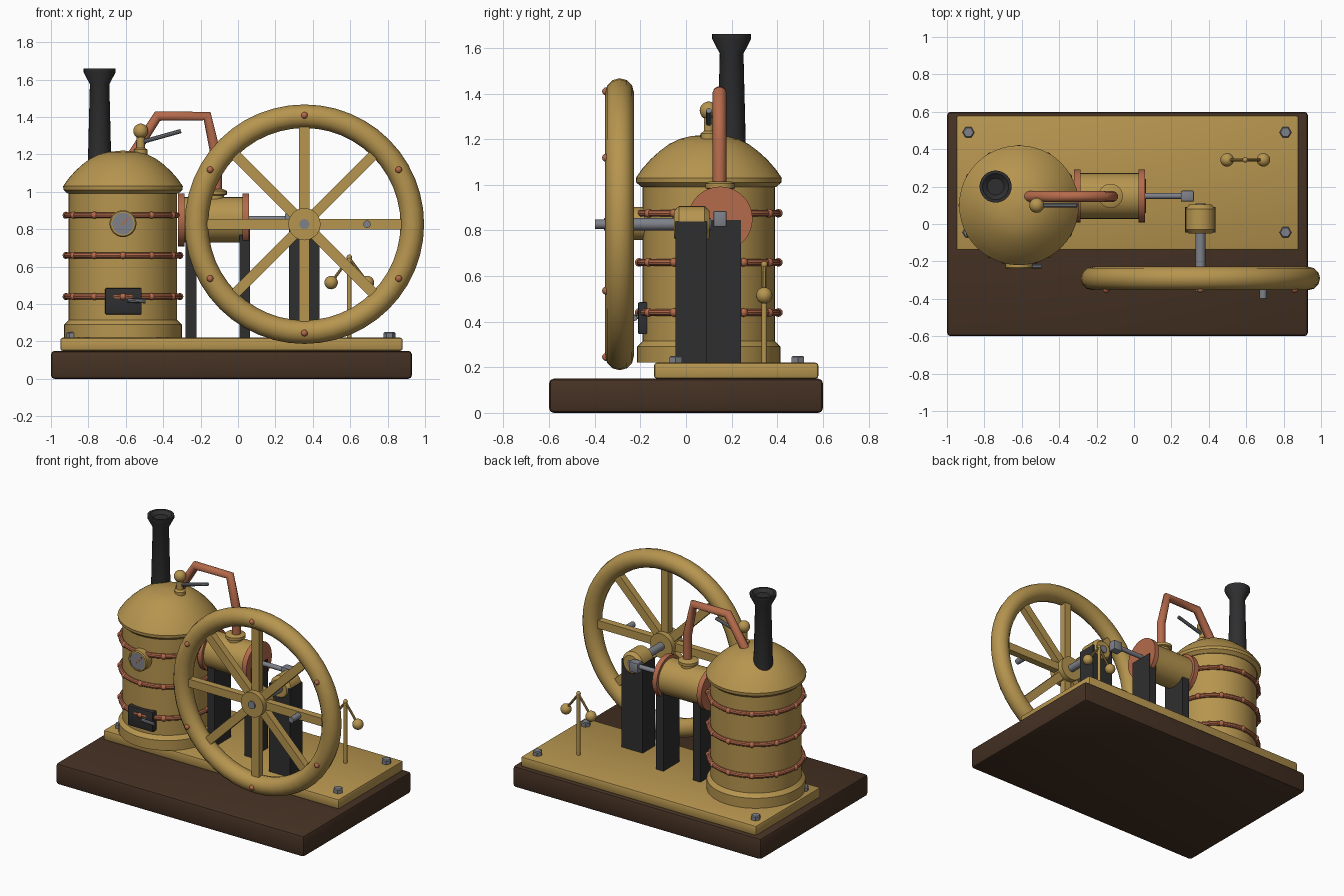
import bpy, bmesh, math
from mathutils import Vector, Matrix

if "Cube" in bpy.data.objects:
    bpy.data.objects.remove(bpy.data.objects["Cube"])


def material(name, rgb):
    m = bpy.data.materials.new(name)
    m.diffuse_color = (*rgb, 1)
    m.use_nodes = True
    m.node_tree.nodes["Principled BSDF"].inputs["Base Color"].default_value = m.diffuse_color
    return m


BRASS = material("brass", (0.47, 0.30, 0.078))
COPPER = material("copper", (0.46, 0.145, 0.07))
STEEL = material("steel", (0.21, 0.22, 0.25))
IRON = material("dark iron", (0.028, 0.028, 0.030))
WOOD = material("dark wood", (0.060, 0.031, 0.017))


def finish(name, bm, mat, smooth=True):
    bmesh.ops.recalc_face_normals(bm, faces=bm.faces[:])
    me = bpy.data.meshes.new(name)
    bm.to_mesh(me)
    bm.free()
    me.materials.append(mat)
    ob = bpy.data.objects.new(name, me)
    bpy.context.collection.objects.link(ob)
    if smooth:
        bpy.ops.object.select_all(action='DESELECT')
        ob.select_set(True)
        bpy.context.view_layer.objects.active = ob
        bpy.ops.object.shade_smooth_by_angle(angle=math.radians(35))
    return ob


def lathe(name, profile, loc, mat, axis=(0, 0, 1), segs=32):
    """Revolve (radius, height) points around an axis through loc."""
    bm = bmesh.new()
    M = Matrix.Translation(loc) @ Vector(axis).to_track_quat('Z', 'Y').to_matrix().to_4x4()
    rings = []
    for r, h in profile:
        rings.append([bm.verts.new(M @ Vector((r * math.cos(a), r * math.sin(a), h)))
                      for a in (2 * math.pi * i / segs for i in range(segs))])
    for lo, hi in zip(rings, rings[1:]):
        for i in range(segs):
            j = (i + 1) % segs
            bm.faces.new((lo[i], lo[j], hi[j], hi[i]))
    bm.faces.new(rings[0])
    bm.faces.new(rings[-1])
    return finish(name, bm, mat)


def rod(name, a, b, r, mat, segs=16):
    a, b = Vector(a), Vector(b)
    return lathe(name, [(r, 0), (r, (b - a).length)], a, mat, b - a, segs)


def ball(name, loc, r, mat, segs=20):
    bm = bmesh.new()
    bmesh.ops.create_uvsphere(bm, u_segments=segs, v_segments=max(6, segs // 2), radius=r,
                              matrix=Matrix.Translation(loc))
    return finish(name, bm, mat)


def box(name, lo, hi, mat, bevel=0.0, turn=None):
    lo, hi = Vector(lo), Vector(hi)
    bm = bmesh.new()
    M = Matrix.Translation((lo + hi) / 2) @ Matrix.Diagonal((*(hi - lo), 1))
    bmesh.ops.create_cube(bm, size=1, matrix=(turn or Matrix()) @ M)
    if bevel:
        bmesh.ops.bevel(bm, geom=bm.edges[:], offset=bevel, segments=2, profile=0.5, affect='EDGES')
    return finish(name, bm, mat, bool(bevel))


def torus(name, R, r, loc, mat, axis=(0, 0, 1), segs=48, sides=10):
    bm = bmesh.new()
    M = Matrix.Translation(loc) @ Vector(axis).to_track_quat('Z', 'Y').to_matrix().to_4x4()
    grid = []
    for i in range(segs):
        a = 2 * math.pi * i / segs
        ring = []
        for k in range(sides):
            b = 2 * math.pi * k / sides
            d = R + r * math.cos(b)
            ring.append(bm.verts.new(M @ Vector((d * math.cos(a), d * math.sin(a), r * math.sin(b)))))
        grid.append(ring)
    for i in range(segs):
        p, q = grid[i], grid[(i + 1) % segs]
        for k in range(sides):
            m = (k + 1) % sides
            bm.faces.new((p[k], q[k], q[m], p[m]))
    ob = finish(name, bm, mat)
    ob.data.polygons.foreach_set("use_smooth", [True] * len(ob.data.polygons))
    return ob


# Base and bed plate with hex bolts
box("wooden_base", (-1, -0.6, 0), (0.93, 0.6, 0.15), WOOD, 0.02)
box("bed_plate", (-0.95, -0.14, 0.15), (0.88, 0.58, 0.22), BRASS, 0.012)
for x in (-0.885, 0.81):
    for y in (-0.045, 0.49):
        lathe("bed_bolt", [(0.032, 0), (0.032, 0.024), (0.026, 0.03)], (x, y, 0.22), STEEL, segs=6)

# Boiler shell, foot flange and domed top
BX, BY = -0.615, 0.10
lathe("boiler", [(0.315, 0.22), (0.315, 0.29), (0.29, 0.315), (0.29, 1.0)], (BX, BY, 0), BRASS, segs=48)
lathe("boiler_dome", [(0.295, 0.99), (0.318, 1.01), (0.32, 1.03), (0.292, 1.07), (0.255, 1.112), (0.215, 1.148),
                      (0.175, 1.178), (0.13, 1.2), (0.08, 1.213), (0.01, 1.22)], (BX, BY, 0), BRASS, segs=48)

# Boiler bands with rivets
for z in (0.44, 0.66, 0.875):
    torus("boiler_band", 0.3, 0.016, (BX, BY, z), COPPER)
    for i in range(12):
        a = 2 * math.pi * i / 12
        ball("band_rivet", (BX + 0.305 * math.cos(a), BY + 0.305 * math.sin(a), z), 0.019, COPPER, 10)

# Chimney
lathe("chimney", [(0.064, 1.1), (0.052, 1.575), (0.086, 1.64), (0.086, 1.66), (0.07, 1.66), (0.045, 1.64)],
      (-0.74, 0.20, 0), IRON, segs=24)

# Safety valve with lever
lathe("valve_stem", [(0.036, 1.19), (0.036, 1.225), (0.022, 1.235), (0.022, 1.31)], (-0.52, 0.1, 0), BRASS, segs=16)
ball("valve_ball", (-0.52, 0.1, 1.325), 0.04, BRASS)
rod("valve_lever", (-0.53, 0.1, 1.262), (-0.305, 0.1, 1.325), 0.012, STEEL, 10)

# Pressure gauge
GZ = 0.83
lathe("gauge_case", [(0.072, 0), (0.072, 0.055), (0.066, 0.062), (0.058, 0.062), (0.058, 0.054)],
      (BX, -0.178, GZ), BRASS, (0, -1, 0))
lathe("gauge_face", [(0.058, 0), (0.058, 0.004)], (BX, -0.232, GZ), STEEL, (0, -1, 0))
tilt = Matrix.Translation((BX, -0.238, GZ)) @ Matrix.Rotation(math.radians(-45), 4, 'Y')
box("gauge_needle", (-0.015, -0.003, -0.005), (0.045, 0.003, 0.005), COPPER, turn=tilt)

# Fire door and handle
box("fire_door", (-0.71, -0.21, 0.345), (-0.515, -0.13, 0.485), IRON, 0.006)
rod("door_handle", (-0.59, -0.225, 0.42), (-0.495, -0.225, 0.415), 0.012, STEEL, 10)
rod("door_handle_post", (-0.58, -0.2, 0.42), (-0.58, -0.225, 0.42), 0.01, STEEL, 10)

# Engine cylinder, end caps and supports
CY, CZ = 0.15, 0.85
rod("engine_cylinder", (-0.31, CY, CZ), (0.04, CY, CZ), 0.122, BRASS, 32)
for x in (-0.322, 0.024):
    rod("cylinder_cap", (x, CY, CZ), (x + 0.035, CY, CZ), 0.142, COPPER, 32)
for x in (-0.28, 0.008):
    box("cylinder_support", (x, 0.06, 0.22), (x + 0.057, 0.24, 0.845), IRON)

# Piston rod and crosshead
rod("piston_rod", (0.05, CY, CZ + 0.005), (0.27, CY, CZ + 0.005), 0.016, STEEL)
box("crosshead", (0.25, 0.12, 0.815), (0.32, 0.178, 0.885), STEEL, 0.006)

# Steam pipe and its inlet collar
cu = bpy.data.curves.new("steam_pipe", 'CURVE')
cu.dimensions = '3D'
cu.bevel_depth = 0.03
cu.bevel_resolution = 3
cu.use_fill_caps = True
path = [(-0.60, 1.14), (-0.43, 1.405), (-0.165, 1.405), (-0.115, 1.18), (-0.115, 0.95)]
sp = cu.splines.new('POLY')
sp.points.add(len(path) - 1)
for p, (x, z) in zip(sp.points, path):
    p.co = (x, 0.147, z, 1)
cu.materials.append(COPPER)
bpy.context.collection.objects.link(bpy.data.objects.new("steam_pipe", cu))
lathe("pipe_collar", [(0.05, 0.94), (0.05, 0.98), (0.065, 0.985), (0.065, 1.005), (0.045, 1.015)],
      (-0.125, CY, 0), BRASS, segs=24)

# Crankshaft bearing on its column
FX, FY, FZ = 0.355, -0.291, 0.827
box("bearing_column", (0.272, -0.045, 0.22), (0.437, 0.092, 0.84), IRON)
lathe("bearing", [(0.06, 0), (0.08, 0.022), (0.08, 0.133), (0.06, 0.155)], (FX, -0.052, FZ), BRASS, (0, 1, 0), 24)
rod("axle", (FX, -0.36, FZ), (FX, 0.11, FZ), 0.027, STEEL)

# Flywheel rim, hub and spokes
torus("flywheel_rim", 0.577, 0.063, (FX, FY, FZ), BRASS, (0, 1, 0), 48, 12)
rod("flywheel_hub", (FX, -0.352, FZ), (FX, -0.23, FZ), 0.086, BRASS, 32)
for i in range(8):
    turn = Matrix.Translation((FX, FY, FZ)) @ Matrix.Rotation(i * math.pi / 4, 4, 'Y')
    box("flywheel_spoke", (0.05, -0.024, -0.028), (0.54, 0.024, 0.028), BRASS, turn=turn)

# Rim rivets and crank handle
for i in range(6):
    a = math.radians(30 + 60 * i)
    ball("rim_rivet", (FX + 0.582 * math.cos(a), -0.35, FZ + 0.582 * math.sin(a)), 0.018, COPPER, 12)
rod("crank_handle", (0.69, -0.28, FZ), (0.69, -0.398, FZ), 0.02, STEEL)

# Governor post, arms and weights
GX, GY = 0.595, 0.343
rod("governor_post", (GX, GY, 0.22), (GX, GY, 0.65), 0.012, BRASS, 12)
ball("governor_top", (GX, GY, 0.65), 0.015, BRASS, 12)
for s in (-1, 1):
    rod("governor_arm", (GX, GY, 0.645), (GX + s * 0.097, GY, 0.515), 0.008, BRASS, 10)
    ball("governor_weight", (GX + s * 0.097, GY, 0.515), 0.036, BRASS)
